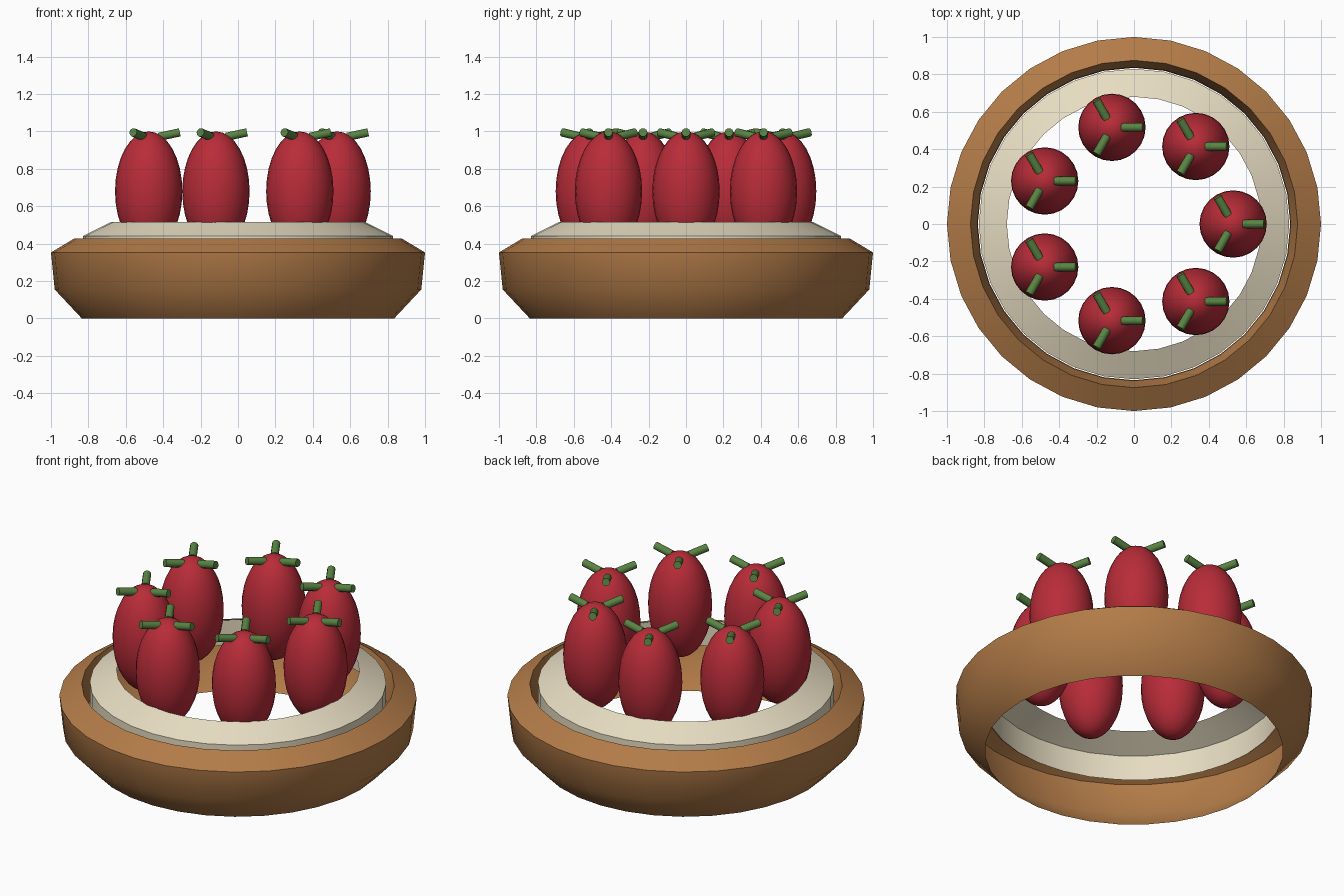
import bpy, bmesh, math
from mathutils import Matrix, Vector

if "Cube" in bpy.data.objects:
    bpy.data.objects.remove(bpy.data.objects["Cube"])


def material(name, color):
    m = bpy.data.materials.new(name)
    m.diffuse_color = (*color, 1)
    m.use_nodes = True
    m.node_tree.nodes["Principled BSDF"].inputs["Base Color"].default_value = m.diffuse_color
    return m


def add_object(name, bm, mat, angle=60):
    me = bpy.data.meshes.new(name)
    bm.to_mesh(me)
    bm.free()
    me.materials.append(mat)
    ob = bpy.data.objects.new(name, me)
    bpy.context.collection.objects.link(ob)
    bpy.ops.object.select_all(action='DESELECT')
    ob.select_set(True)
    bpy.context.view_layer.objects.active = ob
    bpy.ops.object.shade_smooth_by_angle(angle=math.radians(angle))
    return ob


def lathe(name, profile, mat, sides=32):
    # profile runs from bottom to top on the outside, as (radius, height)
    bm = bmesh.new()
    rings = [[bm.verts.new((r * math.cos(math.tau * i / sides),
                            r * math.sin(math.tau * i / sides), z))
              for i in range(sides)] for r, z in profile]
    for lo, hi in zip(rings, rings[1:]):
        for i in range(sides):
            j = (i + 1) % sides
            bm.faces.new((lo[i], lo[j], hi[j], hi[i]))
    return add_object(name, bm, mat)


crust_mat = material("baked_crust", (0.45, 0.20, 0.065))
cream_mat = material("cream", (0.80, 0.72, 0.54))
berry_mat = material("berry_red", (0.48, 0.025, 0.04))
leaf_mat = material("leaf_green", (0.10, 0.23, 0.055))

# Open pastry shell and the cream ring standing inside its lip
lathe("crust", [(0.835, 0), (0.98, 0.155), (1.0, 0.353),
                (0.875, 0.428), (0.838, 0.29)], crust_mat)
lathe("cream_ring", [(0.83, 0.285), (0.83, 0.44), (0.68, 0.515)], cream_mat)

# Ring of berries, each with three small leaf stalks
COUNT = 7
for k in range(COUNT):
    a = math.tau * k / COUNT
    pos = Vector((0.53 * math.cos(a), 0.53 * math.sin(a), 0))

    bm = bmesh.new()
    bmesh.ops.create_uvsphere(
        bm, u_segments=24, v_segments=16, radius=1,
        matrix=Matrix.Translation(pos + Vector((0, 0, 0.68)))
        @ Matrix.Diagonal((0.18, 0.18, 0.32, 1)))
    add_object(f"berry_{k + 1}", bm, berry_mat)

    bm = bmesh.new()
    for n in range(3):
        turn = Matrix.Rotation(math.tau * n / 3, 4, 'Z')
        tilt = Matrix.Rotation(math.radians(78), 4, 'Y')
        bmesh.ops.create_cone(
            bm, cap_ends=True, segments=10, radius1=0.023, radius2=0.023,
            depth=0.115,
            matrix=Matrix.Translation(pos + Vector((0, 0, 0.983))) @ turn
            @ Matrix.Translation((0.11, 0, 0)) @ tilt)
    add_object(f"berry_leaves_{k + 1}", bm, leaf_mat, 40)
